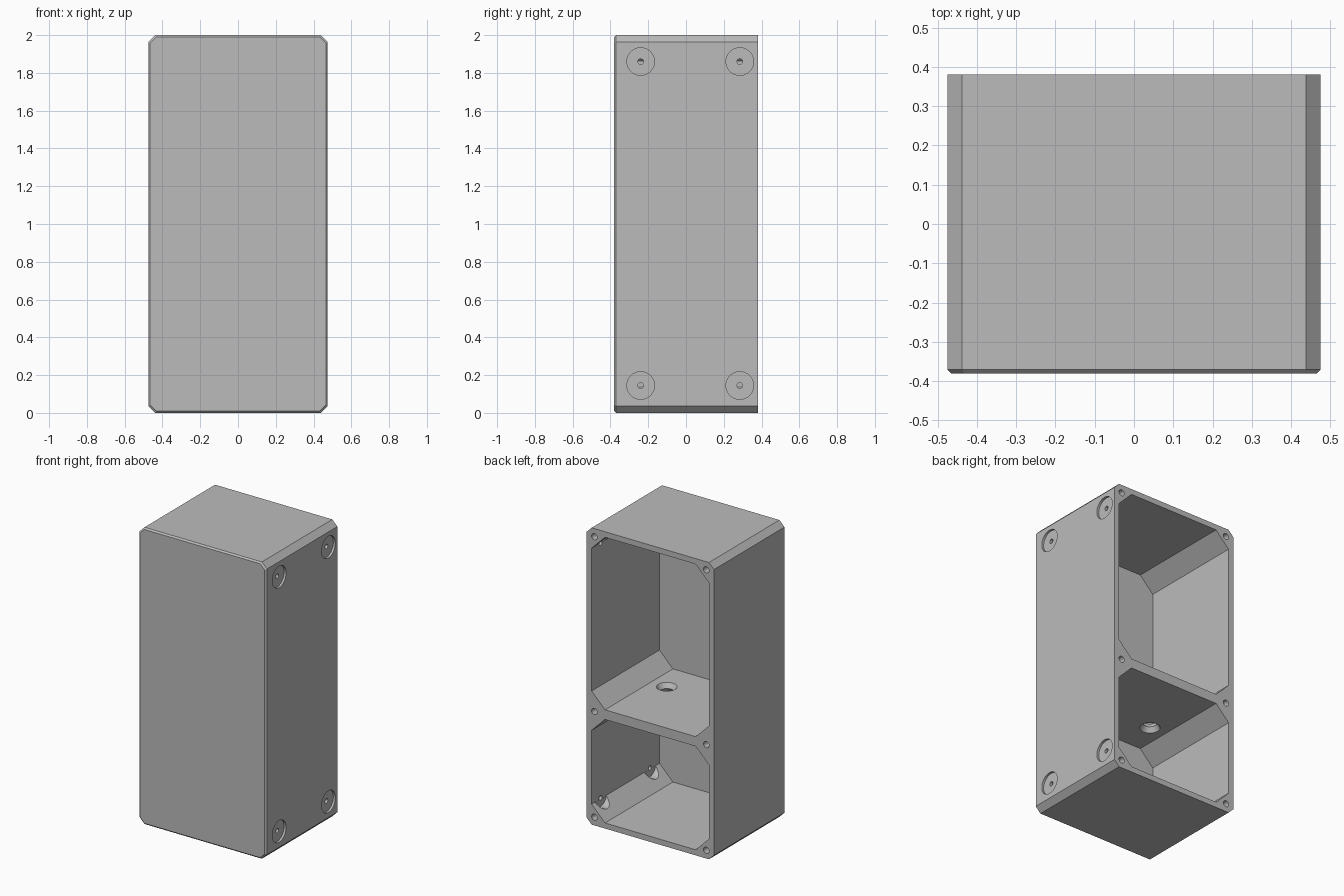
import bpy, bmesh, math
from mathutils import Matrix, Vector

if "Cube" in bpy.data.objects:
    bpy.data.objects.remove(bpy.data.objects["Cube"])

W, D, H = 0.475, 0.38, 2.0      # half width, half depth, height
WALL = 0.0375
DIVIDER = (0.735, 0.80)

grey = bpy.data.materials.new("light grey")
grey.use_nodes = True
grey.diffuse_color = (0.5, 0.5, 0.5, 1)
grey.node_tree.nodes["Principled BSDF"].inputs["Base Color"].default_value = (0.5, 0.5, 0.5, 1)


def make_object(name, bm):
    bmesh.ops.recalc_face_normals(bm, faces=bm.faces)
    mesh = bpy.data.meshes.new(name)
    bm.to_mesh(mesh)
    bm.free()
    mesh.materials.append(grey)
    obj = bpy.data.objects.new(name, mesh)
    bpy.context.collection.objects.link(obj)
    return obj


def octagon(half, low, high, cut):
    """Rectangle in x and z with its corners cut off."""
    mid, tall = (low + high) / 2, (high - low) / 2
    corner = [(half, tall - cut), (half - cut, tall)]
    pts = corner + [(-x, z) for x, z in reversed(corner)]
    pts += [(-x, -z) for x, z in pts]
    return [(x, z + mid) for x, z in pts]


def loft(name, sections):
    """Solid through (y, outline) sections from front to back."""
    bm = bmesh.new()
    rings = [[bm.verts.new((x, y, z)) for x, z in pts] for y, pts in sections]
    for a, b in zip(rings, rings[1:]):
        for i in range(len(a)):
            j = (i + 1) % len(a)
            bm.faces.new((a[i], a[j], b[j], b[i]))
    bm.faces.new(rings[0])
    bm.faces.new(rings[-1])
    return make_object(name, bm)


def rod(name, start, end, r1, r2=None, sides=32):
    """Cylinder or cone between two points."""
    start, end = Vector(start), Vector(end)
    axis = end - start
    bm = bmesh.new()
    turn = axis.to_track_quat("Z", "Y").to_matrix().to_4x4()
    bmesh.ops.create_cone(bm, cap_ends=True, segments=sides, radius1=r1,
                          radius2=r1 if r2 is None else r2, depth=axis.length,
                          matrix=Matrix.Translation((start + end) / 2) @ turn)
    return make_object(name, bm)


# Outer block with cut corners and a fine front bevel
edge = 0.01
body = loft("enclosure_body", [
    (-D, octagon(W - edge, edge, H - edge, 0.033)),
    (-D + edge, octagon(W, 0, H, WALL)),
    (D, octagon(W, 0, H, WALL))])

# Two compartments open to the back
cutters = []
for name, low, high in (("lower", WALL, DIVIDER[0]), ("upper", DIVIDER[1], H - WALL)):
    outline = octagon(W - WALL, low, high, 0.1)
    cutters.append(loft(name + "_compartment", [(-D + WALL, outline), (D + 0.1, outline)]))

# Lid screw holes in the back rim
for x in (-0.417, 0.417):
    for z in (0.055, sum(DIVIDER) / 2, H - 0.055):
        cutters.append(rod("lid_screw_hole", (x, D - 0.2, z), (x, D + 0.05, z), 0.021, sides=20))

# Side fixings: shallow round recess, pin hole and inner clearance
for y in (-0.24, 0.285):
    for z in (0.145, 1.86):
        cutters.append(rod("side_recess", (W - 0.015, y, z), (W + 0.1, y, z), 0.073, sides=40))
        cutters.append(rod("side_clearance", (0.32, y, z), (W - WALL - 0.0005, y, z), 0.06))
        cutters.append(rod("side_pin_hole", (0.33, y, z), (W + 0.05, y, z), 0.015, sides=16))

# Cable holes through the divider, flared at both ends
mid = sum(DIVIDER) / 2
for x in (-0.22, 0.22):
    for way in (-1, 1):
        cutters.append(rod("cable_hole", (x, -0.11, mid - way * 0.002),
                           (x, -0.11, mid + way * 0.034), 0.042, 0.064))

for cutter in cutters:
    cutter.hide_render = True
    mod = body.modifiers.new(cutter.name, "BOOLEAN")
    mod.operation, mod.solver, mod.object = "DIFFERENCE", "EXACT", cutter

# Bake the cuts and drop the cutters
bpy.context.view_layer.update()
baked = bpy.data.meshes.new_from_object(body.evaluated_get(bpy.context.evaluated_depsgraph_get()))
body.modifiers.clear()
body.data = baked
baked.materials.clear()
baked.materials.append(grey)
for cutter in cutters:
    bpy.data.objects.remove(cutter)

bpy.context.view_layer.objects.active = body
body.select_set(True)
bpy.ops.object.shade_smooth_by_angle(angle=math.radians(25))
